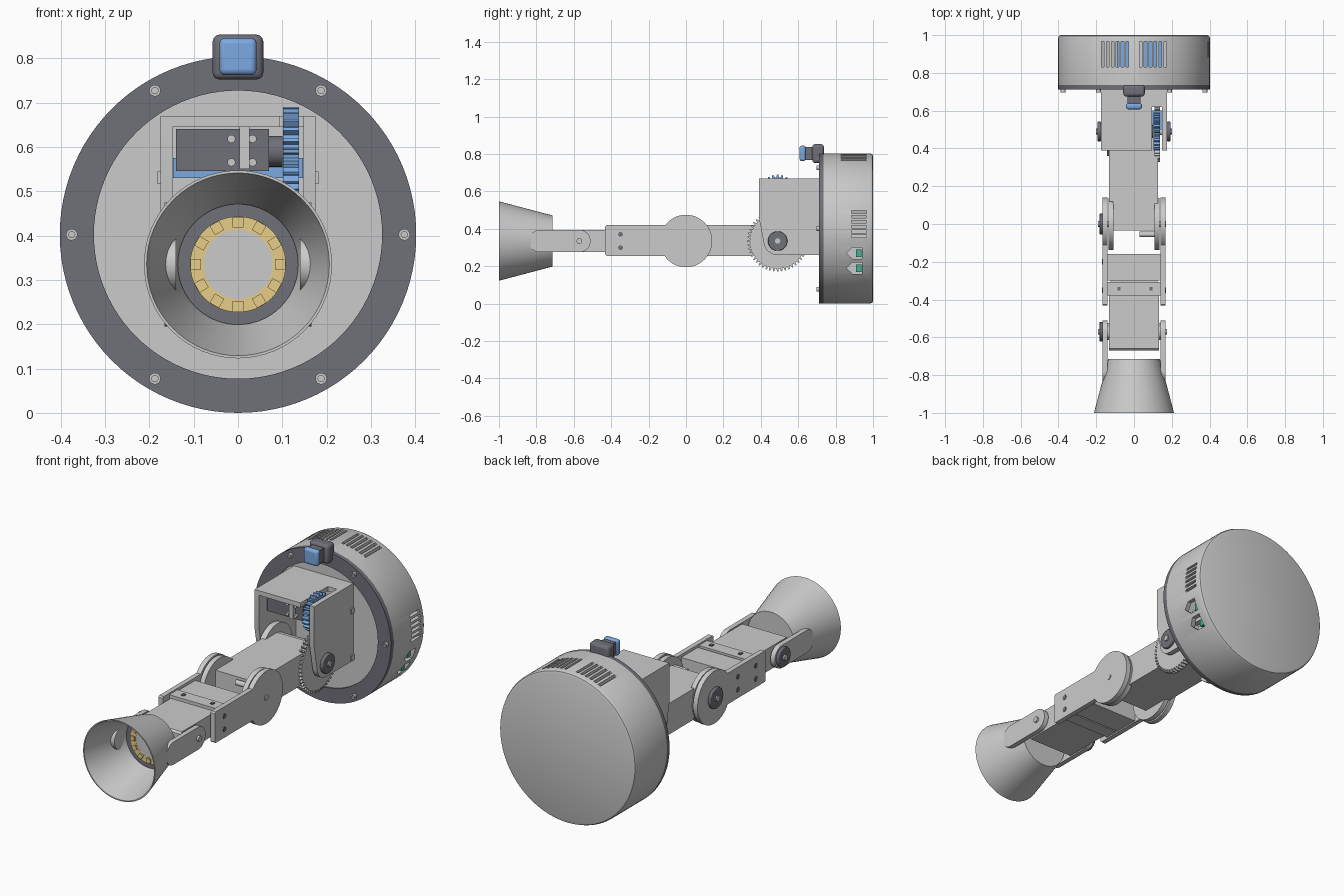
import bpy, bmesh
from math import sin, cos, pi, radians
from mathutils import Matrix, Vector

if "Cube" in bpy.data.objects:
    bpy.data.objects.remove(bpy.data.objects["Cube"])

BZ, AZ = 0.402, 0.335          # height of base centre and of arm axis


def material(name, rgb):
    m = bpy.data.materials.new(name)
    m.diffuse_color = (*rgb, 1)
    m.use_nodes = True
    m.node_tree.nodes["Principled BSDF"].inputs["Base Color"].default_value = m.diffuse_color
    return m


DARK = material("dark_grey", (0.16, 0.16, 0.19))
BLUE = material("blue", (0.2, 0.4, 0.75))
YELLOW = material("yellow", (0.8, 0.62, 0.25))
GREEN = material("green", (0.05, 0.45, 0.3))


def finish(name, bm, mat=None, bevel=0):
    bmesh.ops.recalc_face_normals(bm, faces=bm.faces)
    me = bpy.data.meshes.new(name)
    bm.to_mesh(me)
    bm.free()
    ob = bpy.data.objects.new(name, me)
    bpy.context.collection.objects.link(ob)
    if mat:
        me.materials.append(mat)
    if bevel:
        b = ob.modifiers.new("bevel", 'BEVEL')
        b.width, b.segments = bevel, 3
    return ob


def add_box(bm, x0, x1, y0, y1, z0, z1):
    m = Matrix.Translation(((x0 + x1) / 2, (y0 + y1) / 2, (z0 + z1) / 2))
    bmesh.ops.create_cube(bm, size=1, matrix=m @ Matrix.Diagonal((x1 - x0, y1 - y0, z1 - z0, 1)))


def add_prism(bm, pts, x0, x1):
    """Side profile of (y, z) points extruded along x."""
    f = bm.faces.new([bm.verts.new((x0, y, z)) for y, z in pts])
    r = bmesh.ops.extrude_face_region(bm, geom=[f])
    bmesh.ops.translate(bm, vec=(x1 - x0, 0, 0),
                        verts=[v for v in r['geom'] if isinstance(v, bmesh.types.BMVert)])


def box(name, *dims, mat=None, bevel=0):
    bm = bmesh.new()
    add_box(bm, *dims)
    return finish(name, bm, mat, bevel)


def prism(name, pts, x0, x1, mat=None, bevel=0):
    bm = bmesh.new()
    add_prism(bm, pts, x0, x1)
    return finish(name, bm, mat, bevel)


def arc(y, z, r, a0, a1, n=32):
    return [(y + r * cos(radians(a0 + (a1 - a0) * i / n)),
             z + r * sin(radians(a0 + (a1 - a0) * i / n))) for i in range(n + 1)]


def disc(name, y, z, r, x0, x1, mat=None, n=48, bevel=0):
    return prism(name, arc(y, z, r, 0, 360 - 360 / n, n - 1), x0, x1, mat, bevel)


def lathe(name, profile, zc, mat=None, closed=True, x=0, steps=72):
    """Revolve (radius, y) points around an axis parallel to y."""
    bm = bmesh.new()
    vs = [bm.verts.new((x + r, y, zc)) for r, y in profile]
    es = [bm.edges.new(p) for p in zip(vs, vs[1:])]
    if closed:
        es.append(bm.edges.new((vs[-1], vs[0])))
    bmesh.ops.spin(bm, geom=vs + es, cent=(x, 0, zc), axis=(0, 1, 0),
                   angle=2 * pi, steps=steps)
    bmesh.ops.remove_doubles(bm, verts=bm.verts, dist=1e-5)
    return finish(name, bm, mat)


def rod(name, x, z, r, y0, y1, mat=None):
    return lathe(name, [(0, y0), (r, y0), (r, y1), (0, y1)], z, mat, False, x, 24)


def gear(name, y, z, r0, r1, teeth, x0, x1, mat=None):
    pts = []
    for i in range(teeth):
        for k, r in ((-.32, r0), (-.14, r1), (.14, r1), (.32, r0)):
            a = 2 * pi * (i + k) / teeth
            pts.append((y + r * cos(a), z + r * sin(a)))
    return prism(name, pts, x0, x1, mat)


# Round base: hollow shell with vents and ports cut through
shell = lathe("base_shell", [(.38, .735), (.402, .735), (.402, .985), (.397, .996), (.387, 1),
                             (0, 1), (0, .975), (.38, .975)], BZ, closed=False, steps=96)
lip = shell.data
bm = bmesh.new()
bm.from_mesh(lip)
bmesh.ops.bridge_loops(bm, edges=[e for e in bm.edges if e.is_boundary])
loops = [e for e in bm.edges if e.is_boundary]
if loops:
    bmesh.ops.bridge_loops(bm, edges=loops)
bmesh.ops.recalc_face_normals(bm, faces=bm.faces)
bm.to_mesh(lip)
bm.free()
bm = bmesh.new()
for s in (-1, 1):
    for i in range(6):
        x = s * (.035 + i * .026)
        add_box(bm, x - .007, x + .007, .83, .965, .6, .9)
for i in range(6):
    z = .36 + i * .026
    add_box(bm, .3, .5, .885, .965, z - .007, z + .007)
for z in (.19, .27):
    add_prism(bm, [(.94, z - .03), (.94, z + .03), (.89, z + .03), (.857, z), (.89, z - .03)], .25, .5)
cutter = finish("vent_cutter", bm)
cutter.hide_render = True
mod = shell.modifiers.new("vents", 'BOOLEAN')
mod.object, mod.operation, mod.solver = cutter, 'DIFFERENCE', 'EXACT'
bpy.context.view_layer.objects.active = shell
bpy.ops.object.modifier_apply(modifier="vents")
bpy.data.objects.remove(cutter)

# Base front ring, face plate and bolts
lathe("base_ring", [(.325, .712), (.402, .712), (.402, .737), (.325, .737)], BZ, DARK, steps=96)
lathe("base_face", [(0, .72), (.327, .72), (.327, .74), (0, .74)], BZ, closed=False, steps=96)
for i in range(6):
    a = i * pi / 3
    x, z = .375 * cos(a), BZ + .375 * sin(a)
    lathe("ring_bolt", [(0, .703), (.007, .703), (.007, .697), (.013, .697), (.013, .72), (0, .72)],
          z, None, False, x, 20)

# Electronics inside the base
for x0, x1 in ((-.09, -.03), (.05, .16)):
    box("inner_board", x0, x1, .78, .97, .62, .72, mat=BLUE)
for z, x in ((.19, .325), (.27, .36)):
    box("port_connector", x - .06, x, .91, .938, z - .02, z + .02, mat=GREEN)
    box("port_back", x - .09, x - .06, .82, .96, z - .038, z + .038)

# Push button on top of the ring
box("button_housing", -.057, .057, .675, .737, .752, .853, mat=DARK, bevel=.015)
box("button_neck", -.034, .034, .635, .68, .768, .838, mat=DARK)
box("button_cap", -.042, .042, .607, .64, .762, .845, mat=BLUE, bevel=.012)

# Bracket on the base: side walls, slotted top, back
wall = [(.72, .67), (.39, .67), (.39, .46)] + arc(.49, AZ, .075, 190, 270, 10) + [(.72, .26)]
for s in (-1, 1):
    prism("bracket_wall", wall, *sorted((s * .148, s * .175)))
    disc("shoulder_knob", .49, AZ, .052, *sorted((s * .175, s * .193)), mat=DARK, bevel=.004)
    disc("shoulder_bolt", .49, AZ, .016, *sorted((s * .19, s * .2)), n=6)
    for z in (.28, .53):
        box("bracket_tab", *sorted((s * .15, s * .182)), .695, .72, z - .014, z + .014)
box("bracket_top_left", -.15, .095, .39, .72, .645, .67)
box("bracket_top_back", .095, .15, .62, .72, .645, .67)
box("bracket_back", -.15, .15, .7, .722, .26, .66)

# Motor with its mount and gears
box("motor_body", -.14, .07, .445, .535, .545, .64, mat=DARK)
box("motor_shelf", -.147, .147, .5, .6, .53, .575, mat=BLUE)
box("motor_mount", .003, .026, .425, .56, .55, .646)
disc("motor_neck", .49, .59, .035, .07, .1, DARK)
gear("drive_gear", .49, .59, .085, .1, 24, .102, .138, BLUE)
gear("arm_gear", .49, AZ, .148, .163, 48, .108, .138)
for x in (-.015, .033):
    for z in (.565, .618):
        rod("motor_screw", x, z, .009, .432, .45)

# Lower arm: beam, rear disc and elbow discs
box("lower_arm_beam", -.132, .108, .12, .49, .255, .42)
box("lower_arm_neck", -.112, .108, -.035, .14, .255, .42)
box("lower_arm_side", .1, .126, .1, .45, .255, .42)
disc("lower_arm_rear_disc", .49, AZ, .13, -.142, -.112)
disc("lower_arm_rear_core", .49, AZ, .082, -.13, .12)
disc("shoulder_axle", .49, AZ, .02, -.19, .19)
for s in (-1, 1):
    disc("elbow_inner_disc", 0, AZ, .137, *sorted((s * .108, s * .134)), n=64)
disc("elbow_stop_pin", -.055, .4, .014, .03, .12)

# Upper arm: two side plates with round elbow ends and a web
ring = arc(0, AZ, .14, 217, 503, 56)
plate = ring + [(-.43, .42), (-.43, .255)]
plate[-2:] = [(-.425, .42), (-.432, .413), (-.432, .262), (-.425, .255)]
plate = [(-.112, .255)] + ring[1:-1] + [(-.112, .42)] + plate[-4:]
for s in (-1, 1):
    prism("upper_arm_plate", plate, *sorted((s * .14, s * .166)))
    for y in (-.35, -.2):
        for z in (.3, .37):
            if s < 0 or y < -.3:
                disc("plate_bolt", y, z, .014, *sorted((s * .16, s * .169)), mat=DARK, n=6)
box("upper_arm_web", -.145, .145, -.3, -.16, .262, .405)
disc("elbow_axle", 0, AZ, .015, -.19, .17)
disc("elbow_knob", 0, AZ, .055, -.183, -.166, DARK, bevel=.004)

# Wrist block bolted between the plates
box("wrist_tongue", -.141, .141, -.378, -.308, .262, .412)
box("wrist_link", -.125, .125, -.31, -.295, .28, .39)
wrist = [(-.375, .395), (-.375, .275)] + arc(-.6, AZ, .06, 270, 205, 8)
wrist = [(-.375, .395), (-.375, .275), (-.66, .275), (-.67, .285), (-.67, .385), (-.66, .395)]
prism("wrist_block", wrist, -.132, .132)
for x in (-.08, .09):
    rod("wrist_screw", x, .4, .012, -.36, -.325)
    box("wrist_screw_head", x - .008, x + .008, -.352, -.334, .41, .418, mat=DARK)

# Shade fork: rounded side arms with joint bolts
fork = arc(-.57, AZ, .06, -90, 90, 20) + arc(-.78, AZ, .06, 90, 270, 20)
for s in (-1, 1):
    prism("shade_fork_arm", fork, *sorted((s * .14, s * .166)))
    disc("wrist_washer", -.57, AZ, .045, *sorted((s * .13, s * .141)))
disc("wrist_axle", -.57, AZ, .015, -.19, .176)
disc("wrist_knob", -.57, AZ, .052, -.182, -.166, DARK, bevel=.004)

# Lamp shade with the light ring inside
lathe("lamp_shade", [(0, -.715), (.137, -.715), (.212, -1), (.206, -1), (.133, -.728), (0, -.728)],
      AZ, closed=False, steps=64)
lathe("light_backing", [(0, -.745), (.136, -.745), (.134, -.728), (0, -.728)], AZ, DARK, False)
lathe("light_ring", [(.078, -.75), (.108, -.75), (.108, -.744), (.078, -.744)], AZ, YELLOW)
lathe("light_centre", [(0, -.752), (.017, -.752), (.017, -.749), (.078, -.749), (.078, -.744), (0, -.744)],
      AZ, None, False)
bm = bmesh.new()
for i in range(12):
    m = Matrix.Translation((0, 0, AZ)) @ Matrix.Rotation(i * pi / 6, 4, 'Y') @ Matrix.Translation((.095, -.752, 0))
    bmesh.ops.create_cube(bm, size=1, matrix=m @ Matrix.Diagonal((.024, .008, .024, 1)))
finish("light_diodes", bm, YELLOW)

# Smooth round surfaces, keep edges crisp
bpy.ops.object.select_all(action='SELECT')
bpy.ops.object.shade_smooth_by_angle(angle=radians(30))
